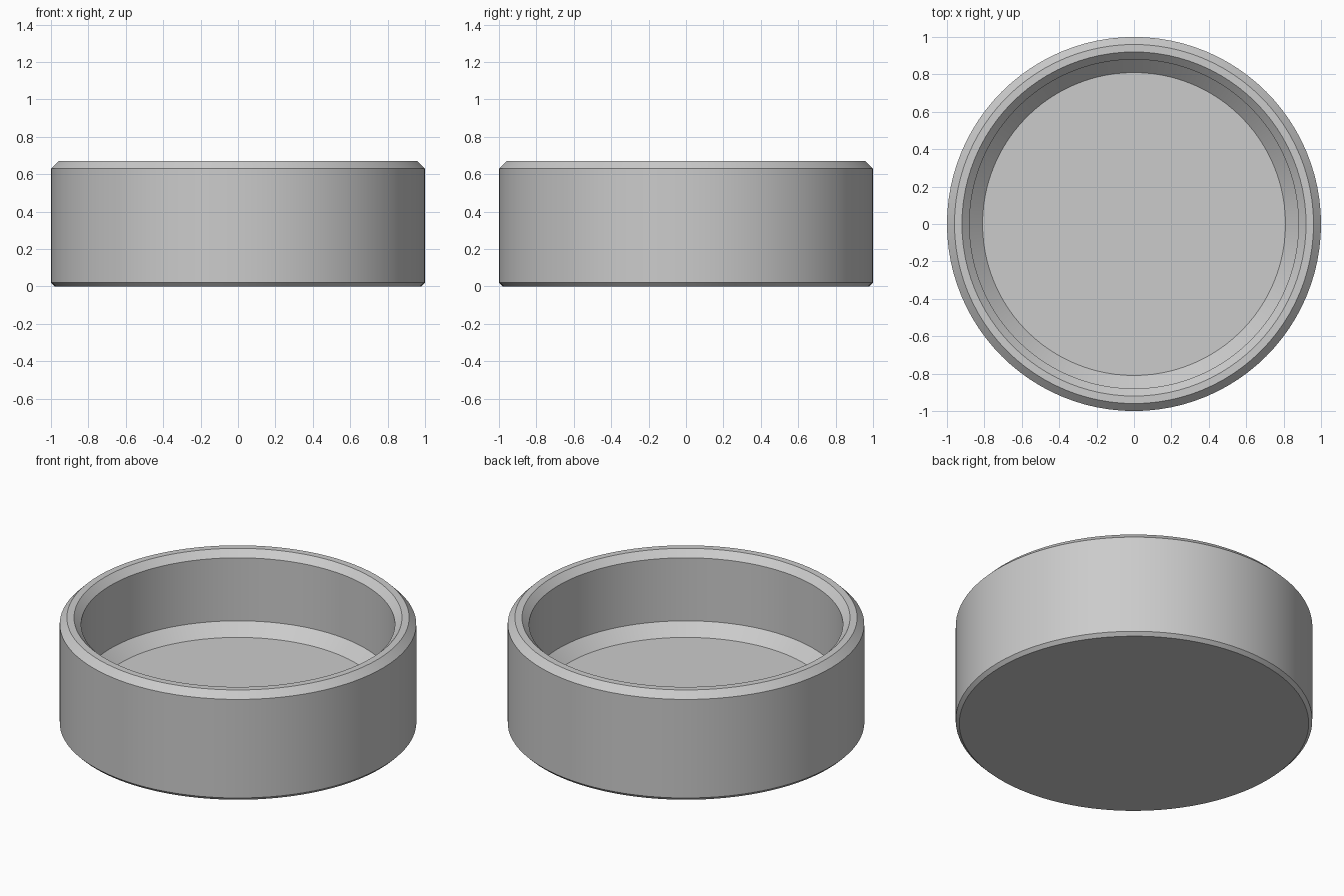
import bpy
import bmesh
from math import radians, tau
from mathutils import Matrix, Vector

cube = bpy.data.objects.get("Cube")
if cube:
    bpy.data.objects.remove(cube, do_unlink=True)

SEGMENTS = 96

# Single grey material
grey = bpy.data.materials.new("Plain grey")
grey.use_nodes = True
colour = (0.6, 0.6, 0.6, 1)
grey.diffuse_color = colour
grey.node_tree.nodes["Principled BSDF"].inputs["Base Color"].default_value = colour

# Cross-section (radius, height) from the underside to the inner floor
profile = [
    (0.98, 0.0), (1.0, 0.02),     # foot chamfer
    (1.0, 0.63), (0.96, 0.67),    # outer wall and rim chamfer
    (0.92, 0.67), (0.88, 0.63),   # flat rim and inner chamfer
    (0.88, 0.24), (0.81, 0.17),   # inner wall and sloped floor edge
]

# Round open dish: stacked rings joined by quads, capped at both ends
bm = bmesh.new()
turns = [Matrix.Rotation(tau * i / SEGMENTS, 3, "Z") for i in range(SEGMENTS)]
rings = [[bm.verts.new(t @ Vector((r, 0, z))) for t in turns] for r, z in profile]
for low, high in zip(rings, rings[1:]):
    for i in range(SEGMENTS):
        j = (i + 1) % SEGMENTS
        bm.faces.new((low[i], low[j], high[j], high[i]))
bm.faces.new(reversed(rings[0]))
bm.faces.new(rings[-1])
bmesh.ops.recalc_face_normals(bm, faces=bm.faces)

mesh = bpy.data.meshes.new("round_dish")
bm.to_mesh(mesh)
bm.free()
mesh.materials.append(grey)
dish = bpy.data.objects.new("round_dish", mesh)
bpy.context.collection.objects.link(dish)

# Smooth round walls, crisp chamfer edges
bpy.ops.object.select_all(action="DESELECT")
dish.select_set(True)
bpy.context.view_layer.objects.active = dish
bpy.ops.object.shade_smooth_by_angle(angle=radians(30))
